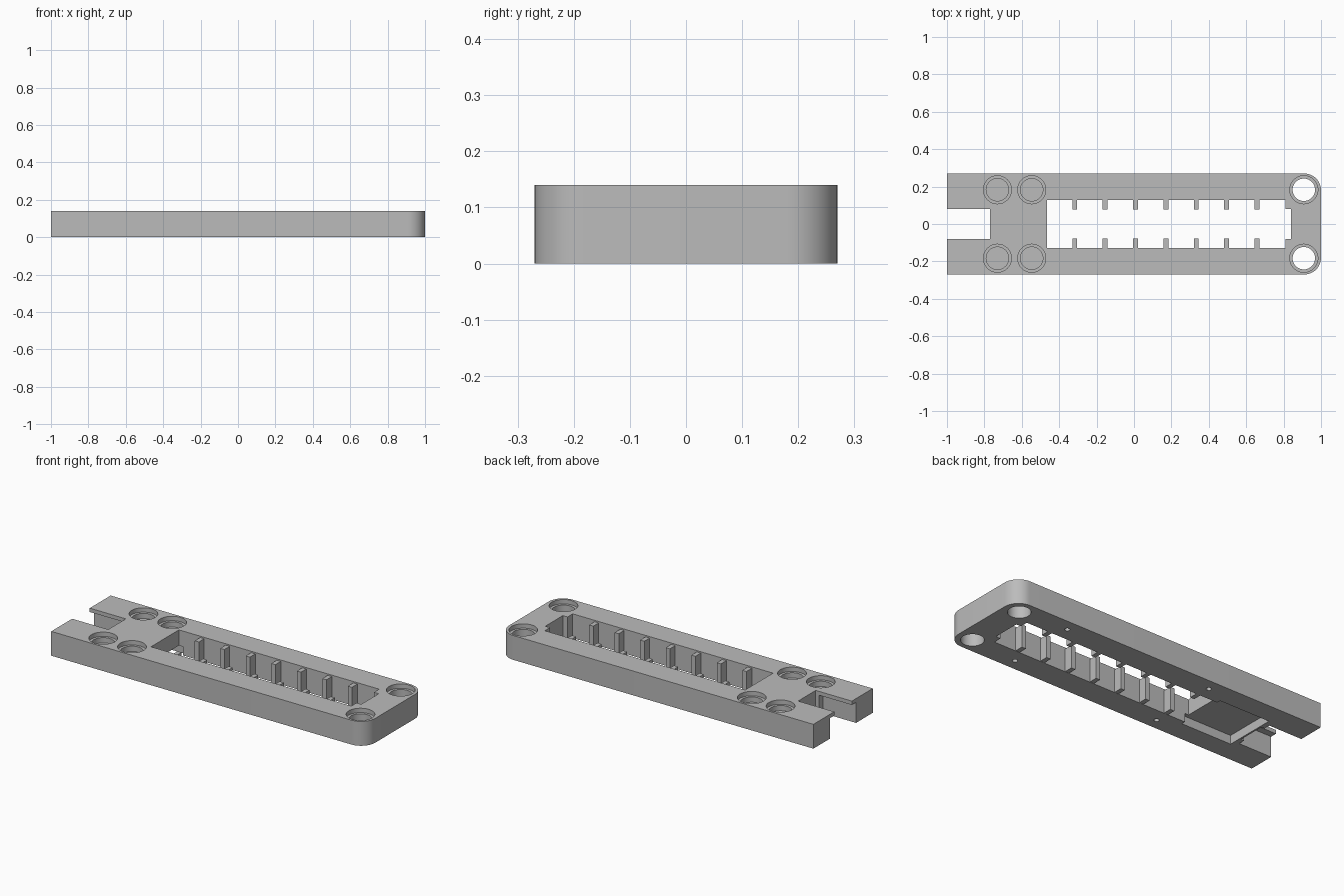
import bpy, bmesh, math
from mathutils import Matrix, Vector

default = bpy.data.objects.get("Cube")
if default:
    bpy.data.objects.remove(default, do_unlink=True)

grey = bpy.data.materials.new("plain_grey")
grey.use_nodes = True
COLOUR = (0.5, 0.5, 0.5, 1)
grey.diffuse_color = COLOUR
grey.node_tree.nodes["Principled BSDF"].inputs["Base Color"].default_value = COLOUR

H = 0.14   # body height
W = 0.27   # half width


def make(name, bm):
    bmesh.ops.recalc_face_normals(bm, faces=bm.faces)
    mesh = bpy.data.meshes.new(name)
    bm.to_mesh(mesh)
    bm.free()
    mesh.materials.append(grey)
    obj = bpy.data.objects.new(name, mesh)
    bpy.context.collection.objects.link(obj)
    return obj


def box(name, x0, x1, y0, y1, z0, z1):
    bm = bmesh.new()
    bmesh.ops.create_cube(bm, size=1)
    bmesh.ops.scale(bm, vec=(x1 - x0, y1 - y0, z1 - z0), verts=bm.verts)
    bmesh.ops.translate(bm, vec=((x0 + x1) / 2, (y0 + y1) / 2, (z0 + z1) / 2), verts=bm.verts)
    return make(name, bm)


def cylinder(name, x, y, r, z0, z1, sides=48):
    bm = bmesh.new()
    bmesh.ops.create_cone(bm, cap_ends=True, segments=sides, radius1=r, radius2=r,
                          depth=z1 - z0, matrix=Matrix.Translation((x, y, (z0 + z1) / 2)))
    return make(name, bm)


def select_only(obj):
    bpy.ops.object.select_all(action='DESELECT')
    obj.select_set(True)
    bpy.context.view_layer.objects.active = obj


def cut(target, cutter):
    cutter.hide_render = True
    mod = target.modifiers.new("cut", 'BOOLEAN')
    mod.operation = 'DIFFERENCE'
    mod.solver = 'EXACT'
    mod.object = cutter
    select_only(target)
    bpy.ops.object.modifier_apply(modifier=mod.name)
    bpy.data.objects.remove(cutter, do_unlink=True)


# Body: long bar with two rounded corners at one end
R = 0.09
outline = [(-1, W), (-1, -W)]
for side in (-1, 1):
    for i in range(13):
        a = math.radians(7.5 * i) if side > 0 else math.radians(7.5 * i - 90)
        outline.append((1 - R + R * math.cos(a), side * (W - R) + R * math.sin(a)))
bm = bmesh.new()
base = bm.faces.new([bm.verts.new((x, y, 0)) for x, y in outline])
top = bmesh.ops.extrude_face_region(bm, geom=[base])
bmesh.ops.translate(bm, vec=Vector((0, 0, H)),
                    verts=[g for g in top["geom"] if isinstance(g, bmesh.types.BMVert)])
body = make("body", bm)

# Long window with a narrower end, the end slot and its wider lower part
cut(body, box("window_cut", -0.465, 0.81, -0.127, 0.127, -0.1, 0.3))
cut(body, box("window_end_cut", 0.7, 0.84, -0.08, 0.08, -0.1, 0.3))
cut(body, box("slot_cut", -1.1, -0.77, -0.08, 0.08, -0.1, 0.3))
cut(body, box("slot_under_cut", -1.1, -0.79, -0.118, 0.118, -0.1, 0.118))

# Shallow pocket under the bridge
cut(body, box("pocket_cut", -0.76, -0.44, -0.15, 0.15, -0.1, 0.05))

# Counterbored holes and small underside screw holes
for side in (-1, 1):
    y = side * 0.183
    for x in (-0.73, -0.547, 0.908):
        floor = -0.1 if x > 0 else 0.085
        cut(body, cylinder("counterbore_cut", x, y, 0.075, 0.115, 0.3))
        cut(body, cylinder("bore_cut", x, y, 0.06, floor, 0.2))
    for x in (-0.32, 0.61):
        cut(body, cylinder("screw_cut", x, side * 0.205, 0.014, -0.1, 0.06, 16))

select_only(body)
bpy.ops.object.shade_smooth_by_angle(angle=math.radians(30))

# Paired dividers along the window walls
for i in range(7):
    x = -0.317 + i * 0.1625
    for side, word in ((-1, "front"), (1, "back")):
        y0, y1 = sorted((side * 0.078, side * 0.135))
        box(f"divider_{word}_{i + 1}", x - 0.013, x + 0.013, y0, y1, 0.001, 0.132)
